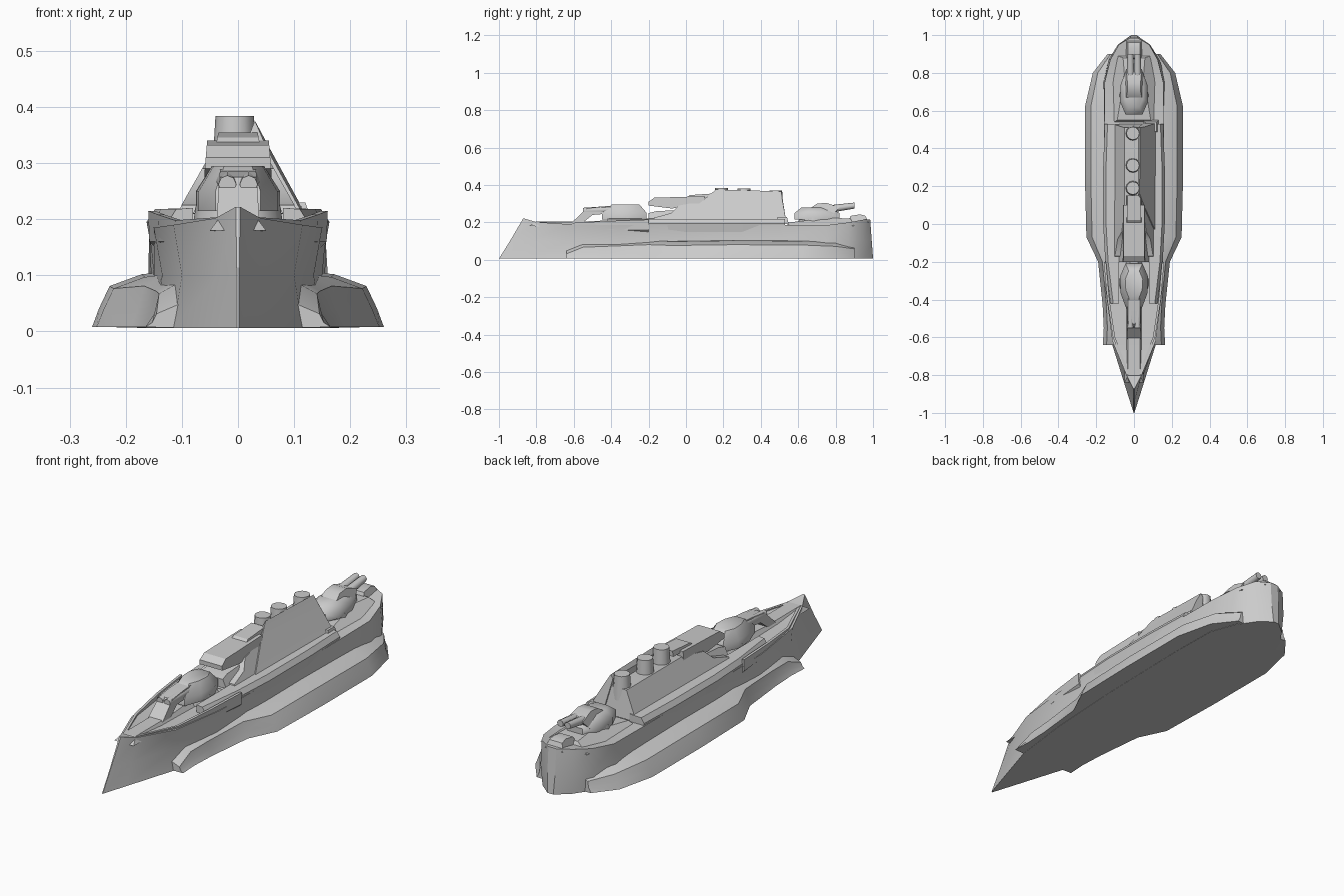
import bpy, bmesh, math

if "Cube" in bpy.data.objects:
    bpy.data.objects.remove(bpy.data.objects["Cube"])


def finish(name, bm, angle=30):
    bmesh.ops.remove_doubles(bm, verts=bm.verts, dist=1e-5)
    bmesh.ops.recalc_face_normals(bm, faces=bm.faces)
    me = bpy.data.meshes.new(name)
    bm.to_mesh(me)
    bm.free()
    ob = bpy.data.objects.new(name, me)
    bpy.context.collection.objects.link(ob)
    bpy.context.view_layer.objects.active = ob
    bpy.ops.object.select_all(action='DESELECT')
    ob.select_set(True)
    bpy.ops.object.shade_smooth_by_angle(angle=math.radians(angle))
    return ob


def loft(name, rings, angle=30):
    """Skin a list of equal closed rings and cap the ends."""
    bm = bmesh.new()
    vs = [[bm.verts.new(p) for p in r] for r in rings]
    n = len(rings[0])
    for a, b in zip(vs, vs[1:]):
        for i in range(n):
            j = (i + 1) % n
            bm.faces.new((a[i], a[j], b[j], b[i]))
    bm.faces.new(vs[0])
    bm.faces.new(vs[-1])
    return finish(name, bm, angle)


def mirrored(half):
    """Complete a ring from its +x half."""
    return half + [(-x, y, z) for x, y, z in reversed(half)]


def side_block(name, profile, w_low, w_high, z_low, z_high, cx=0):
    """Side profile (y, z) given a width that tapers with height."""
    def w(z):
        t = min(max((z - z_low) / (z_high - z_low), 0), 1)
        return w_low + (w_high - w_low) * t
    return loft(name, [[(cx + s * w(z), y, z) for y, z in profile] for s in (-1, 1)])


def cylinder(name, x, y, z0, z1, r0, r1, n=12):
    ang = [2 * math.pi * i / n for i in range(n)]
    return loft(name, [[(x + r * math.cos(a), y + r * math.sin(a), z) for a in ang]
                       for r, z in ((r0, z0), (r1, z1))], 40)


# Hull: y at keel, y at deck, half widths at keel / middle / deck, deck height
stations = [(-1.0, -.87, .002, .002, .004, .222), (-.88, -.80, .04, .035, .04, .202),
            (-.64, -.62, .115, .10, .115, .19), (-.35, -.35, .15, .135, .15, .185),
            (0, 0, .17, .15, .158, .185), (.5, .5, .18, .155, .158, .185),
            (.75, .75, .175, .16, .155, .185), (.87, .87, .13, .135, .125, .20),
            (.95, .95, .075, .085, .08, .215), (1.0, .985, .015, .02, .02, .215)]
rings = []
for yb, yt, wb, wm, wt, zt in stations:
    zm = .1
    ym = yb + (yt - yb) * zm / zt
    rings.append(mirrored([(wb, yb, .006), (wm, ym, zm), (wt, yt, zt)]))
loft("hull", rings)

# Side bulges along the waterline: y, outer reach, height
bulge = [(-.64, .165, .035), (-.55, .16, .075), (-.43, .166, .08), (-.2, .19, .09),
         (-.07, .252, .085), (.25, .26, .09), (.62, .26, .088), (.8, .218, .08), (.9, .14, .065)]
for side, s in (("left", -1), ("right", 1)):
    loft(side + "_bulge", [[(s * .09, y, .006), (s * o, y, .008), (s * (o - .012), y, h * .45),
                            (s * (o * .88), y, h * .9), (s * (o * .66), y, h + .012),
                            (s * .09, y, h + .02)] for y, o, h in bulge])
    # Foredeck bulwark rails
    loft(side + "_bulwark", [[(s * x, y, .15), (s * (x + .01), y, .16),
                              (s * (x + .012), y, z), (s * x, y, z)]
                             for x, y, z in ((.02, -.80, .204), (.1, -.6, .198),
                                             (.13, -.4, .208), (.148, -.2, .215))])
    # Gun galleries amidships
    loft(side + "_gallery", [[(s * .08, y, .13), (s * (o - .01), y, .14), (s * o, y, .195),
                              (s * (o - .015), y, .218), (s * .08, y, .22)]
                             for y, o in ((-.42, .125), (-.2, .152), (0, .163), (.3, .163), (.53, .155))])

# Foredeck ridge
side_block("foredeck_ridge", [(-.84, .18), (-.8, .205), (-.55, .205), (-.2, .22), (-.2, .17)],
           .05, .02, .18, .22)


def turret(name, y, d, base, body, gun_tip, gun_z0, gun_z1):
    """Round turret at y with paired guns pointing along d."""
    cylinder(name + "_barbette", 0, y, .16, base, .085, .075)
    loft(name + "_house", [[(x * k, y + d * v * k, z) for x, v in
                            ((.04, .14), (.07, .06), (.075, -.03), (.045, -.1),
                             (-.045, -.1), (-.075, -.03), (-.07, .06), (-.04, .14))]
                           for k, z in ((1, base - .01), (1, base + .025), (.62, body))], 50)
    for s in (-1, 1):
        loft(name + "_gun", [[(s * .019 + r * math.cos(a), yy, z + r * math.sin(a))
                              for a in [i * math.pi / 4 for i in range(8)]]
                             for yy, z, r in ((y + d * .04, gun_z0, .022),
                                              (gun_tip, gun_z1, .016))], 50)


turret("fore_turret", -.31, -1, .225, .295, -.55, .27, .262)
side_block("fore_turret_shield", [(-.61, .20), (-.53, .275), (-.45, .285), (-.34, .292),
                                  (-.38, .25), (-.5, .24), (-.55, .2)],
           .038, .032, .2, .29)
turret("aft_turret", .68, 1, .225, .28, .90, .265, .29)
side_block("aft_turret_shield", [(.62, .22), (.64, .26), (.7, .3), (.75, .305), (.82, .28), (.78, .235)],
           .06, .035, .22, .3)
# Aft deckhouse and stern winch
side_block("aft_deckhouse", [(.53, .17), (.55, .2), (.78, .225), (.88, .22), (.9, .18)],
           .12, .05, .18, .225)
side_block("stern_winch", [(.86, .19), (.88, .235), (.93, .243), (.96, .235), (.975, .2)],
           .045, .03, .2, .245)

# Superstructure, bridge and upper casing
side_block("lower_superstructure", [(-.18, .19), (-.17, .225), (-.08, .25), (-.04, .29),
                                    (.1, .315), (.51, .315), (.53, .19)],
           .115, .05, .2, .315)
side_block("bridge", [(-.2, .29), (-.2, .31), (-.17, .332), (.1, .34), (.1, .285), (-.08, .275)],
           .06, .055, .28, .34)
side_block("bridge_support", [(-.2, .21), (-.2, .25), (-.16, .26), (-.06, .265), (.02, .285), (.05, .2)],
           .085, .045, .2, .285)
side_block("bridge_roof", [(.0, .33), (.02, .346), (.15, .355), (.15, .33)], .04, .035, .33, .355)
# Sloping casing plate beside the funnels on the right
loft("funnel_casing", [[(.02, .15, .35), (.03, .16, .376), (.052, .1, .325), (.115, -.04, .21), (.05, 0, .21)],
                       [(.02, .51, .35), (.032, .51, .366), (.06, .515, .32), (.12, .535, .21), (.05, .535, .21)]])

# Funnels in a row
for i, (y, r, top) in enumerate(((.19, .036, .384), (.31, .036, .38), (.48, .036, .37))):
    cylinder(f"funnel_{i + 1}", -.006, y, .26, top, r * 1.15, r * .95)
# Aft mast platform
side_block("aft_platform", [(.48, .2), (.49, .23), (.54, .23), (.55, .19)], .04, .03, .2, .23, .09)
